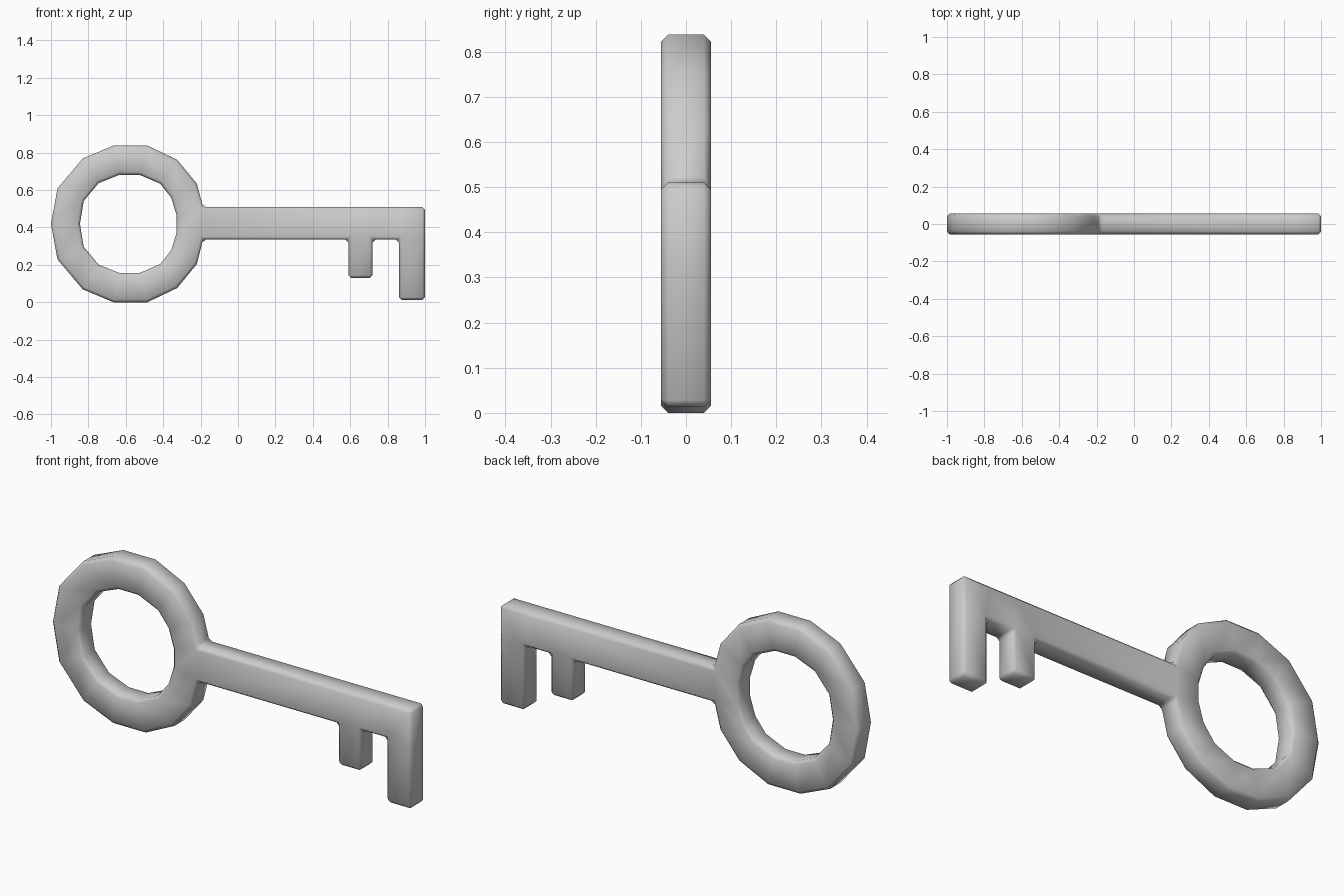
import bpy, bmesh
from math import radians

if "Cube" in bpy.data.objects:
    bpy.data.objects.remove(bpy.data.objects["Cube"])

THICK = 0.11      # full depth of the key
CZ = 0.419        # height of the ring centre

# Upper half of the ring (x, height above centre), left to right
outer_half = [(-1.0, 0), (-.965, .19), (-.83, .35), (-.665, .419), (-.485, .419),
              (-.325, .343), (-.22, .215)]
inner_half = [(-.845, 0), (-.825, .122), (-.745, .218), (-.635, .262), (-.525, .262),
              (-.415, .214), (-.357, .14), (-.328, .045)]
SHAFT_X, SHAFT_TOP, SHAFT_LOW = -.187, .51, .335


def mirrored(half):
    """Lower half of the ring, right to left, without the leftmost point."""
    return [(x, CZ - h) for x, h in reversed(half[1:])]


def upper(half):
    return [(x, CZ + h) for x, h in half]


outer = upper(outer_half) + [(SHAFT_X, SHAFT_TOP), (SHAFT_X, SHAFT_LOW)] + mirrored(outer_half)
inner = upper(inner_half) + mirrored(inner_half)

bm = bmesh.new()
cache = {}


def vert(p):
    key = (round(p[0], 4), round(p[1], 4))
    if key not in cache:
        cache[key] = bm.verts.new((p[0], -THICK / 2, p[1]))
    return cache[key]


def quad(*pts):
    bm.faces.new([vert(p) for p in pts])


def box(x0, x1, z0, z1):
    quad((x0, z0), (x1, z0), (x1, z1), (x0, z1))


# Ring
n = len(outer)
for i in range(n):
    j = (i + 1) % n
    quad(outer[i], inner[i], inner[j], outer[j])

# Shaft
columns = [SHAFT_X, .59, .72, .86, 1.0]
for x0, x1 in zip(columns, columns[1:]):
    box(x0, x1, SHAFT_LOW, SHAFT_TOP)

# Short and long teeth
box(.59, .72, .13, SHAFT_LOW)
box(.86, 1.0, .013, SHAFT_LOW)

# Give the flat shape its thickness
geo = bmesh.ops.extrude_face_region(bm, geom=bm.faces[:], use_keep_orig=True)
bmesh.ops.translate(bm, vec=(0, THICK, 0),
                    verts=[g for g in geo["geom"] if isinstance(g, bmesh.types.BMVert)])
bmesh.ops.recalc_face_normals(bm, faces=bm.faces[:])
for f in bm.faces:
    f.smooth = True

mesh = bpy.data.meshes.new("key")
bm.to_mesh(mesh)
bm.free()
key = bpy.data.objects.new("key", mesh)
bpy.context.collection.objects.link(key)

# Small chamfer on every sharp edge
bevel = key.modifiers.new("chamfer", 'BEVEL')
bevel.width = 0.015
bevel.segments = 1
bevel.limit_method = 'ANGLE'
bevel.angle_limit = radians(45)
